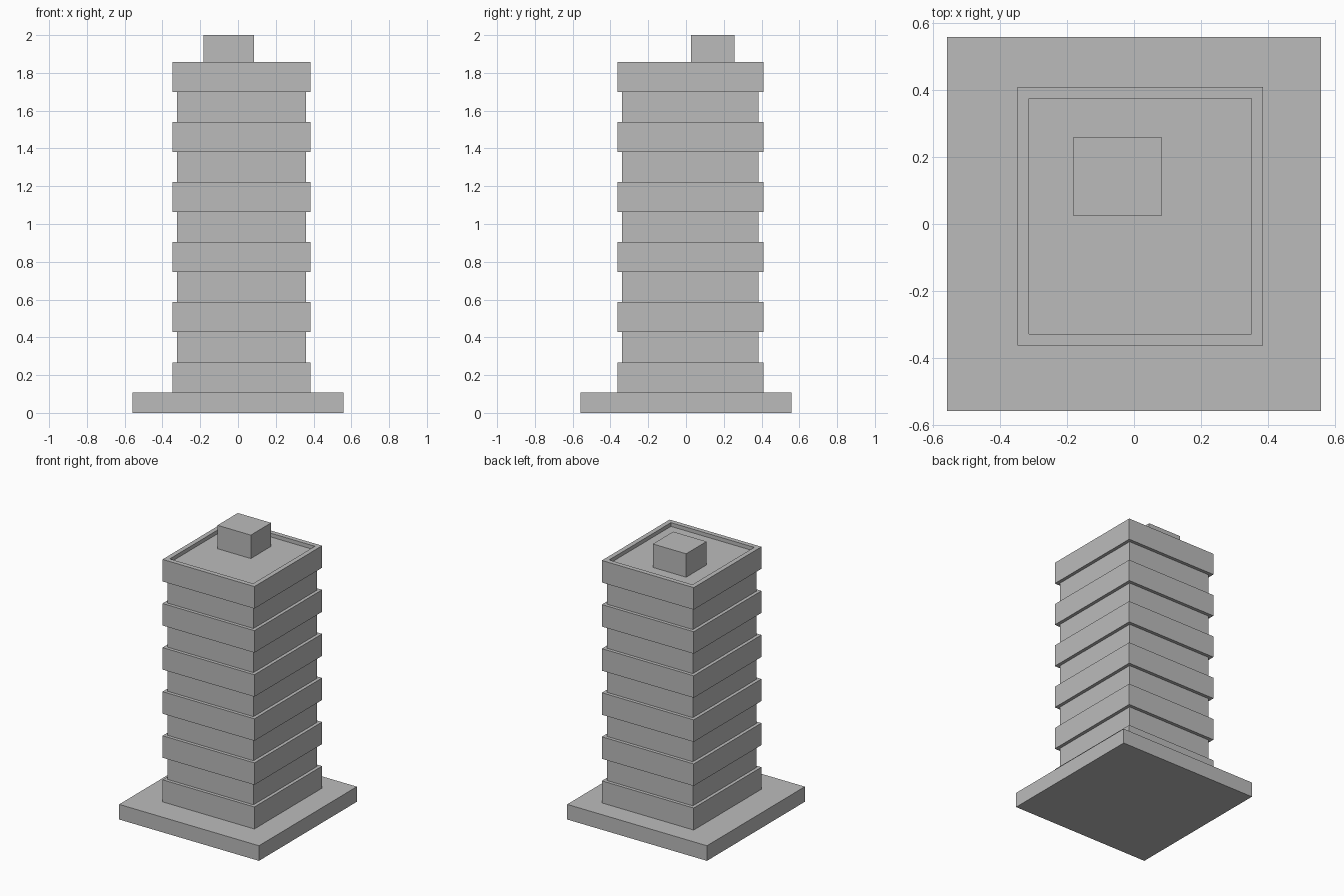
import bpy
import bmesh
from mathutils import Vector

cube = bpy.data.objects.get("Cube")
if cube:
    bpy.data.objects.remove(cube, do_unlink=True)

GREY = (0.5, 0.5, 0.5, 1.0)
mat = bpy.data.materials.new("concrete grey")
mat.use_nodes = True
mat.diffuse_color = GREY
mat.node_tree.nodes["Principled BSDF"].inputs["Base Color"].default_value = GREY


def box(name, low, high, rim=0.0, recess=0.0):
    """Box between two corners, optionally with a sunken top inside a rim."""
    low, high = Vector(low), Vector(high)
    bm = bmesh.new()
    bmesh.ops.create_cube(bm, size=1)
    bmesh.ops.scale(bm, vec=high - low, verts=bm.verts)
    bmesh.ops.translate(bm, vec=(low + high) / 2, verts=bm.verts)
    if recess:
        bm.normal_update()
        top = max(bm.faces, key=lambda f: f.calc_center_median().z)
        bmesh.ops.inset_region(bm, faces=[top], thickness=rim, use_even_offset=True)
        sunk = bmesh.ops.extrude_discrete_faces(bm, faces=[top])["faces"]
        bmesh.ops.translate(bm, vec=(0, 0, -recess), verts=sunk[0].verts)
        bmesh.ops.recalc_face_normals(bm, faces=bm.faces)
    mesh = bpy.data.meshes.new(name)
    bm.to_mesh(mesh)
    bm.free()
    mesh.materials.append(mat)
    obj = bpy.data.objects.new(name, mesh)
    bpy.context.collection.objects.link(obj)
    return obj


# Tower footprint and storey rhythm
X0, X1, Y0, Y1 = -0.348, 0.385, -0.363, 0.409
SETBACK = 0.024
BASE_TOP = 0.109
BAND = 0.159
FLOORS = 6
ROOF = BASE_TOP + BAND * (2 * FLOORS - 1)
RECESS = 0.027

# Ground plinth
box("plinth", (-0.558, -0.558, 0), (0.558, 0.558, BASE_TOP))

# Projecting bands with set-back storeys between them
for i in range(FLOORS):
    z = BASE_TOP + 2 * BAND * i
    is_roof = i == FLOORS - 1
    box("roof_parapet" if is_roof else f"floor_band_{i + 1}",
        (X0, Y0, z), (X1, Y1, z + BAND), 0.034, RECESS if is_roof else 0)
    if not is_roof:
        box(f"recessed_storey_{i + 1}",
            (X0 + SETBACK, Y0 + SETBACK, z + BAND),
            (X1 - SETBACK, Y1 - SETBACK, z + 2 * BAND))

# Rooftop plant room standing on the sunken roof
box("plant_room", (-0.182, 0.026, ROOF - RECESS), (0.084, 0.258, 2.0))
